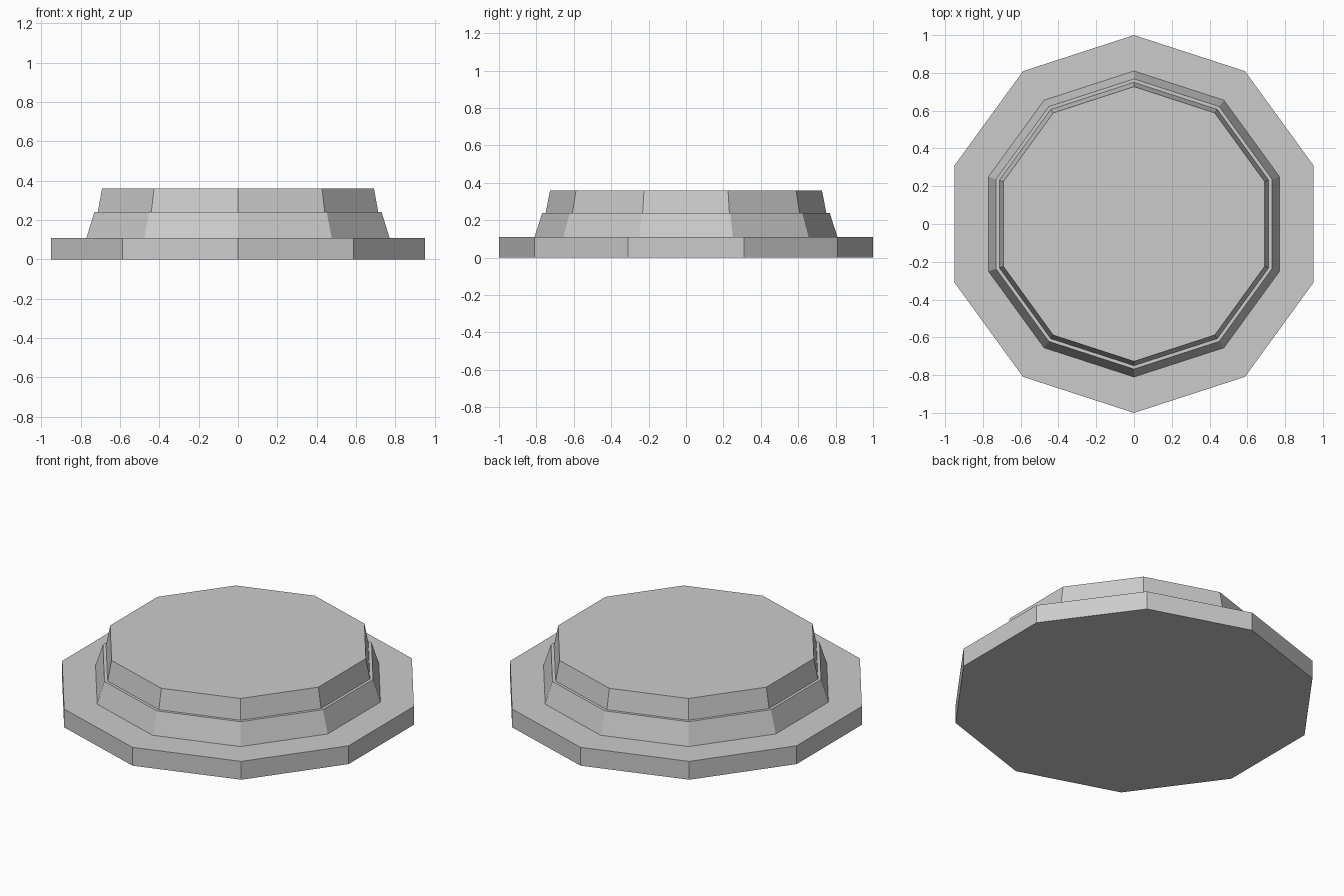
import bpy
import math

cube = bpy.data.objects.get("Cube")
if cube:
    bpy.data.objects.remove(cube, do_unlink=True)

SIDES = 10

# Single flat colour
grey = bpy.data.materials.new("light_grey")
grey.use_nodes = True
colour = (0.6, 0.6, 0.6, 1)
grey.diffuse_color = colour
grey.node_tree.nodes["Principled BSDF"].inputs["Base Color"].default_value = colour


def tier(name, r_bottom, r_top, z_bottom, z_top):
    """Ten-sided flat-shaded slab with a corner pointing at the front and back."""
    bpy.ops.mesh.primitive_cone_add(
        vertices=SIDES, radius1=r_bottom, radius2=r_top, depth=z_top - z_bottom,
        location=(0, 0, (z_bottom + z_top) / 2))
    obj = bpy.context.object
    obj.name = obj.data.name = name
    obj.data.materials.append(grey)
    return obj


# Stacked tiers from the ground up
tier("base_slab", 1.0, 1.0, 0.0, 0.11)
tier("middle_tier", 0.81, 0.768, 0.11, 0.24)
tier("top_tier", 0.75, 0.727, 0.24, 0.36)
